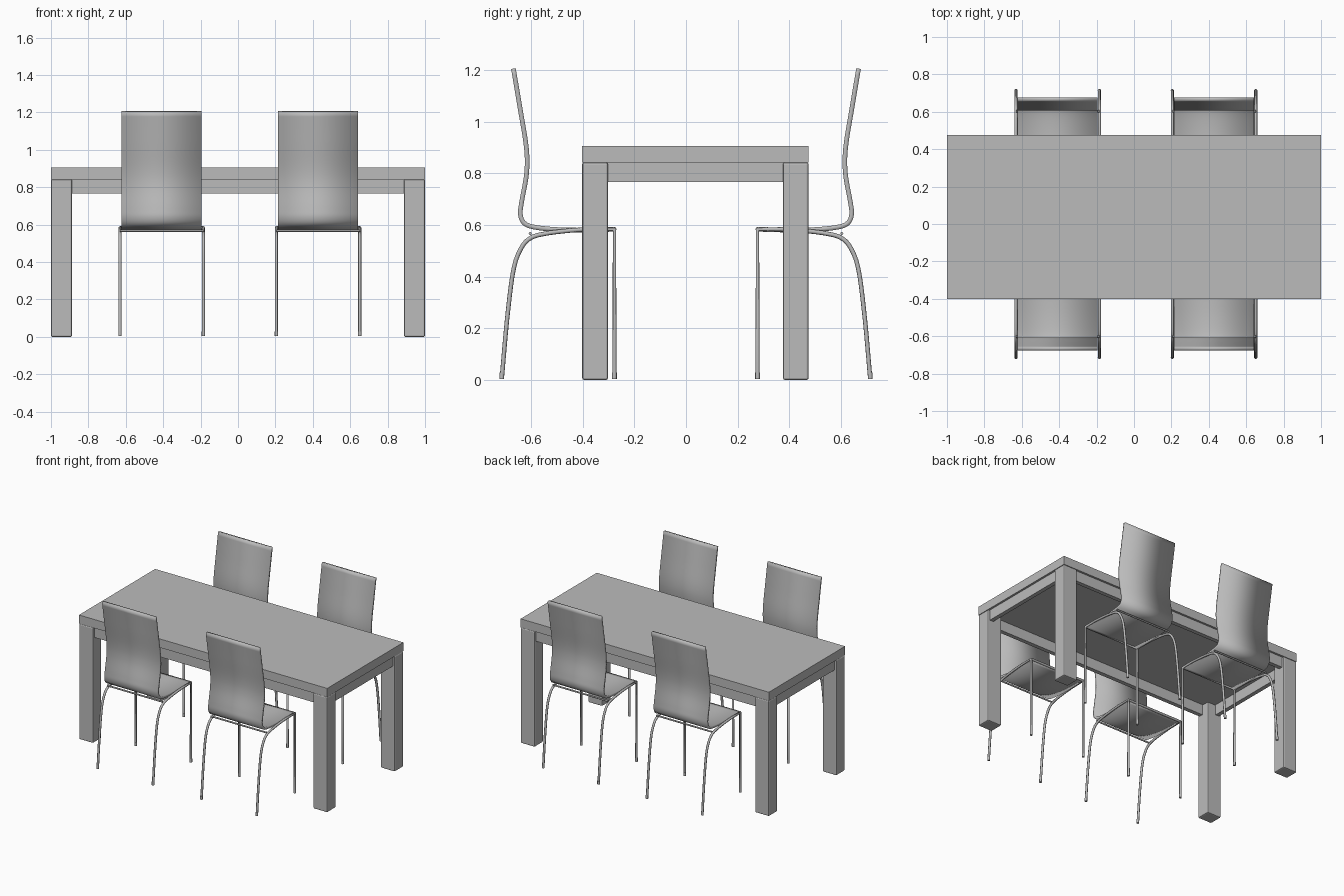
import bpy
import bmesh
import math
from mathutils import Vector

cube = bpy.data.objects.get("Cube")
if cube:
    bpy.data.objects.remove(cube, do_unlink=True)

# One plain grey for everything
grey = bpy.data.materials.new("plain_grey")
grey.use_nodes = True
COLOUR = (0.5, 0.5, 0.5, 1)
grey.diffuse_color = COLOUR
grey.node_tree.nodes["Principled BSDF"].inputs["Base Color"].default_value = COLOUR


def add_object(name, data):
    obj = bpy.data.objects.new(name, data)
    bpy.context.scene.collection.objects.link(obj)
    data.materials.append(grey)
    return obj


def add_bmesh(name, bm):
    mesh = bpy.data.meshes.new(name)
    bm.to_mesh(mesh)
    bm.free()
    return add_object(name, mesh)


def box(name, low, high, bevel=0):
    low, high = Vector(low), Vector(high)
    bm = bmesh.new()
    bmesh.ops.create_cube(bm, size=1)
    bmesh.ops.scale(bm, vec=high - low, verts=bm.verts)
    bmesh.ops.translate(bm, vec=(low + high) / 2, verts=bm.verts)
    obj = add_bmesh(name, bm)
    if bevel:
        mod = obj.modifiers.new("edge", "BEVEL")
        mod.width = bevel
        mod.segments = 2
    return obj


def smooth_path(points, steps=6):
    """Catmull-Rom samples through (y, z) points."""
    p = [Vector(q) for q in points]
    p = [2 * p[0] - p[1]] + p + [2 * p[-1] - p[-2]]
    out = []
    for a, b, c, d in zip(p, p[1:], p[2:], p[3:]):
        for i in range(steps):
            t = i / steps
            out.append(0.5 * (2 * b + (c - a) * t + (2 * a - 5 * b + 4 * c - d) * t * t
                              + (3 * b - a - 3 * c + d) * t ** 3))
    return out + [p[-2]]


def tube(name, points, radius):
    curve = bpy.data.curves.new(name, "CURVE")
    curve.dimensions = "3D"
    curve.bevel_depth = radius
    curve.bevel_resolution = 2
    curve.use_fill_caps = True
    spline = curve.splines.new("POLY")
    spline.points.add(len(points) - 1)
    for point, co in zip(spline.points, points):
        point.co = (*co, 1)
    spline.use_smooth = True
    return add_object(name, curve)


def foot(name, x, y):
    bm = bmesh.new()
    bmesh.ops.create_cone(bm, cap_ends=True, segments=12, radius1=0.009, radius2=0.009, depth=0.025)
    bmesh.ops.translate(bm, vec=(x, y, 0.0165), verts=bm.verts)
    return add_bmesh(name, bm)


# Table
FRONT, BACK = -0.402, 0.475
box("table_top", (-1, FRONT, 0.842), (1, BACK, 0.905))
LEG_X, LEG_Y, INSET, THICK = 0.113, 0.1, 0.015, 0.03
for side, x in (("right", -1), ("left", 1 - LEG_X)):
    for end, y in (("front", FRONT), ("back", BACK - LEG_Y)):
        box(f"table_leg_{end}_{side}", (x, y, 0), (x + LEG_X, y + LEG_Y, 0.842), 0.008)
for end, y in (("front", FRONT + INSET), ("back", BACK - INSET - THICK)):
    box(f"apron_{end}", (-0.9, y, 0.766), (0.9, y + THICK, 0.842))
for side, x in (("right", -1 + INSET), ("left", 1 - INSET - THICK)):
    box(f"apron_{side}", (x, FRONT + 0.08, 0.766), (x + THICK, BACK - 0.08, 0.842))

# Chair side profiles, as distance from the table's middle and height
SHELL = smooth_path([(0.668, 1.205), (0.642, 1.05), (0.618, 0.9), (0.617, 0.8), (0.636, 0.69),
                     (0.641, 0.64), (0.625, 0.606), (0.585, 0.591), (0.5, 0.582), (0.4, 0.58), (0.28, 0.583)])
REAR = smooth_path([(0.713, 0.006), (0.692, 0.24), (0.668, 0.425), (0.638, 0.51),
                    (0.6, 0.55), (0.54, 0.567), (0.45, 0.578), (0.38, 0.583)])
FRONT_LEG = [Vector((0.277, 0.583)), Vector((0.277, 0.006))]
HALF_SEAT, HALF_FRAME, RADIUS = 0.214, 0.223, 0.0085


def chair(name, cx, direction):
    # Bent shell forming seat and back
    bm = bmesh.new()
    rows = [[bm.verts.new((cx + x, direction * p.x, p.y)) for x in (-HALF_SEAT, HALF_SEAT)] for p in SHELL]
    for a, b in zip(rows, rows[1:]):
        bm.faces.new((a[0], a[1], b[1], b[0]))
    bmesh.ops.recalc_face_normals(bm, faces=bm.faces)
    shell = add_bmesh(f"{name}_seat_shell", bm)
    mod = shell.modifiers.new("thickness", "SOLIDIFY")
    mod.thickness = 0.018
    mod.offset = 0

    # Side frames with feet
    for side, x in (("right", cx - HALF_FRAME), ("left", cx + HALF_FRAME)):
        tube(f"{name}_frame_{side}", [(x, direction * p.x, p.y) for p in REAR + FRONT_LEG], RADIUS)
        foot(f"{name}_rear_foot_{side}", x, direction * 0.713)
        foot(f"{name}_front_foot_{side}", x, direction * 0.277)

    # Cross bars under the seat
    for bar, y, z, r in (("front", 0.277, 0.583, RADIUS), ("rear", 0.603, 0.567, 0.006)):
        tube(f"{name}_{bar}_bar", [(cx + s * HALF_FRAME, direction * y, z) for s in (-1, 1)], r)


for side, cx in (("right", -0.408), ("left", 0.428)):
    chair(f"front_{side}_chair", cx, -1)
    chair(f"back_{side}_chair", cx, 1)

# Smooth curved parts, keep edges sharp
bpy.ops.object.select_all(action="DESELECT")
for obj in bpy.context.scene.objects:
    if obj.type == "MESH" and ("shell" in obj.name or "foot" in obj.name):
        obj.select_set(True)
        bpy.context.view_layer.objects.active = obj
bpy.ops.object.shade_smooth_by_angle(angle=math.radians(40))
